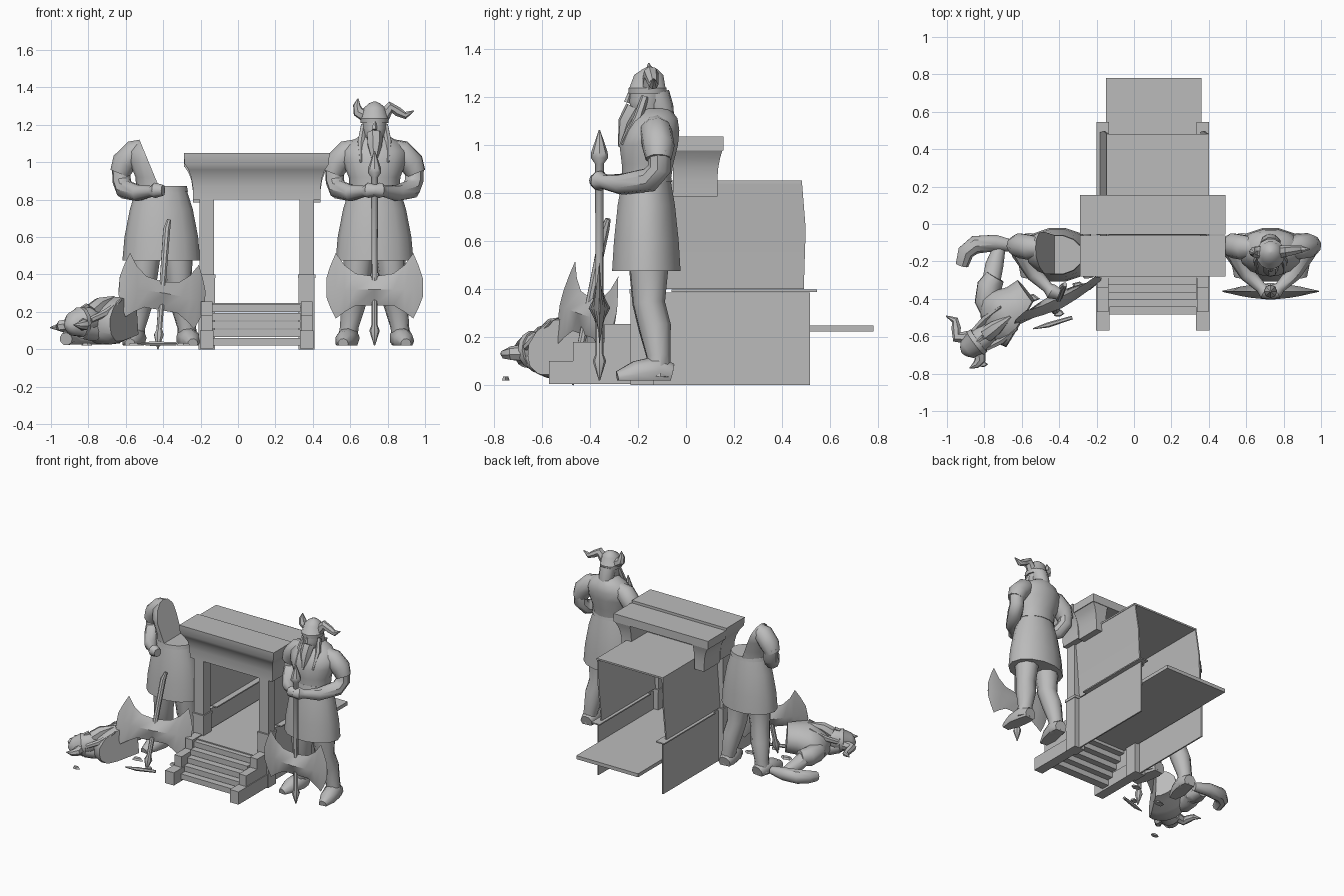
import bpy, bmesh, math, random
from mathutils import Vector, Matrix

if "Cube" in bpy.data.objects:
    bpy.data.objects.remove(bpy.data.objects["Cube"])

stone = bpy.data.materials.new("grey_stone")
stone.use_nodes = True
GREY = (0.5, 0.5, 0.5, 1)
stone.diffuse_color = GREY
for node in stone.node_tree.nodes:
    if node.type == 'BSDF_PRINCIPLED':
        node.inputs["Base Color"].default_value = GREY
parts = []


def finish(name, bm, M):
    bmesh.ops.recalc_face_normals(bm, faces=bm.faces)
    mesh = bpy.data.meshes.new(name)
    bm.to_mesh(mesh)
    bm.free()
    mesh.materials.append(stone)
    ob = bpy.data.objects.new(name, mesh)
    bpy.context.collection.objects.link(ob)
    ob.matrix_world = M or Matrix()
    parts.append(ob)


def skin(name, rings, M=None, cuts=()):
    """Bridge equal rings of points, cap the ends, optionally cut by planes."""
    bm = bmesh.new()
    loops = [[bm.verts.new(p) for p in ring] for ring in rings]
    n = len(loops[0])
    for a, b in zip(loops, loops[1:]):
        for i in range(n):
            j = (i + 1) % n
            bm.faces.new((a[i], a[j], b[j], b[i]))
    bm.faces.new(loops[0][::-1])
    bm.faces.new(loops[-1])
    for point, normal in cuts:
        geom = bm.verts[:] + bm.edges[:] + bm.faces[:]
        res = bmesh.ops.bisect_plane(bm, geom=geom, plane_co=point, plane_no=normal, clear_outer=True)
        edges = [e for e in res["geom_cut"] if isinstance(e, bmesh.types.BMEdge)]
        bmesh.ops.holes_fill(bm, edges=edges)
    finish(name, bm, M)


def rects(name, levels):
    skin(name, [[(a, c, z), (b, c, z), (b, d, z), (a, d, z)] for a, b, c, d, z in levels])


def box(name, x0, x1, y0, y1, z0, z1):
    rects(name, [(x0, x1, y0, y1, z0), (x0, x1, y0, y1, z1)])


def lathe(name, levels, M=None, cuts=(), n=14):
    """Stack of ellipses: z, centre y, half width, half depth."""
    turn = [2 * math.pi * i / n for i in range(n)]
    skin(name, [[(rx * math.cos(t), cy + ry * math.sin(t), z) for t in turn]
                for z, cy, rx, ry in levels], M, cuts)


def limb(name, path, M=None, n=9, cuts=()):
    """Round tube along points given as x, y, z, radius."""
    pts = [Vector(p[:3]) for p in path]
    rings, old, quat = [], None, None
    for i, p in enumerate(pts):
        d = (pts[min(i + 1, len(pts) - 1)] - pts[max(i - 1, 0)]).normalized()
        quat = d.to_track_quat('Z', 'Y') if old is None else old.rotation_difference(d) @ quat
        old = d
        rings.append([p + quat @ Vector((math.cos(t), math.sin(t), 0)) * path[i][3]
                      for t in (2 * math.pi * k / n for k in range(n))])
    skin(name, rings, M, cuts)


# ---- Statue parts, in the statue's own space ----
def lower_body(tag, M):
    lathe(tag + "tunic_skirt", [(.475, -.165, .208, .146), (.6, -.165, .197, .138),
                                (.75, -.165, .168, .122), (.87, -.165, .13, .1)], M)
    lathe(tag + "belt", [(.845, -.165, .142, .109), (.872, -.165, .137, .105)], M)
    sole = [((0, 0, .02), (0, 0, -1))]
    for s, side in ((-1, "right_"), (1, "left_")):
        limb(tag + side + "leg", [(s * .085, -.155, .52, .085), (s * .095, -.155, .34, .068),
                                  (s * .115, -.13, .24, .068), (s * .135, -.115, .12, .05),
                                  (s * .145, -.115, .03, .055)], M)
        limb(tag + side + "boot", [(s * .135, -.06, .045, .045), (s * .14, -.12, .06, .062),
                                   (s * .158, -.21, .045, .055), (s * .168, -.285, .03, .028)],
             M, cuts=sole)


def torso(tag, M, cuts=()):
    lathe(tag + "torso", [(.85, -.165, .134, .104), (.92, -.16, .138, .11), (1, -.155, .17, .125),
                          (1.06, -.14, .175, .115), (1.11, -.13, .13, .097),
                          (1.15, -.13, .06, .065)], M, cuts)


def arm(tag, M, s, forearm=True, cuts=()):
    limb(tag + "sleeve", [(s * .07, -.13, 1.085, .045), (s * .14, -.125, 1.055, .068),
                          (s * .2, -.115, .995, .068), (s * .222, -.115, .94, .054)], M, cuts=cuts)
    if forearm:
        limb(tag + "arm", [(s * .215, -.11, .98, .05), (s * .212, -.11, .9, .05),
                           (s * .195, -.15, .855, .052), (s * .12, -.27, .835, .044),
                           (s * .05, -.34, .845, .03), (s * .03, -.36, .85, .042),
                           (s * -.01, -.375, .85, .03)], M)


def head(tag, M):
    lathe(tag + "head", [(1.1, -.145, .05, .05), (1.135, -.17, .053, .06),
                         (1.18, -.165, .064, .072), (1.24, -.16, .064, .07)], M)
    lathe(tag + "helmet", [(1.21, -.16, .074, .08), (1.235, -.16, .077, .082),
                           (1.24, -.16, .071, .076), (1.29, -.155, .058, .062),
                           (1.315, -.15, .03, .03), (1.325, -.15, .006, .006)], M)
    limb(tag + "nose", [(0, -.232, 1.215, .01), (0, -.245, 1.175, .014)], M, 5)
    limb(tag + "beard", [(0, -.21, 1.15, .045), (0, -.245, 1.09, .04), (0, -.275, .99, .008)], M, 7)
    limb(tag + "back_hair", [(0, -.125, 1.21, .058), (0, -.105, 1.15, .055),
                             (0, -.085, 1.08, .04)], M)
    for s in (-1, 1):
        limb(tag + "hair_lock", [(s * .058, -.17, 1.2, .016), (s * .073, -.2, 1.11, .02),
                                 (s * .073, -.265, 1.0, .006)], M, 6)
    limb(tag + "short_horn", [(-.05, -.15, 1.25, .035), (-.088, -.15, 1.27, .03),
                              (-.095, -.15, 1.305, .02), (-.088, -.155, 1.34, .003)], M, 7)
    limb(tag + "long_horn", [(.05, -.15, 1.25, .035), (.085, -.145, 1.295, .032),
                             (.125, -.14, 1.27, .026), (.165, -.135, 1.25, .02),
                             (.21, -.135, 1.275, .003)], M, 7)


def axe(tag, M, broken=False):
    half = [(0, .235, .39, .045), (.1, .235, .405, .035), (.16, .2, .45, .025),
            (.207, .165, .515, .014), (.235, .22, .45, .008), (.258, .28, .38, .003)]
    sections = [(-x, a, b, t) for x, a, b, t in half[:0:-1]] + half
    skin(tag + "axe_blade", [[(x, -t, .32), (x, 0, b), (x, t, .32), (x, 0, a)]
                             for x, a, b, t in sections], M)
    shaft = [(0, 0, .02, .003), (0, 0, .1, .028), (0, 0, .13, .016)]
    if broken:
        shaft += [(0, 0, .68, .02), (.01, 0, .73, .012)]
    else:
        shaft += [(0, 0, .92, .018), (0, 0, .945, .036), (0, 0, .97, .034), (0, 0, 1.06, .003)]
    limb(tag + "axe_shaft", shaft, M, 8)


# ---- Whole statue ----
whole = Matrix.Translation((.73, 0, 0))
lower_body("whole_", whole)
torso("whole_", whole)
head("whole_", whole)
for s, side in ((-1, "right_"), (1, "left_")):
    arm("whole_" + side, whole, s)
axe("whole_", Matrix.Translation((.73, -.36, 0)))

# ---- Broken statue, its fallen bust, arm and axe ----
stump = Matrix.Translation((-.41, 0, 0))
crack, slope = Vector((-.075, -.15, 1.02)), Vector((.92, 0, .38))
lower_body("broken_", stump)
torso("broken_", stump, [(crack, slope)])
arm("broken_", stump, -1, cuts=[(crack, slope)])


def frame(x, z, origin):
    z = Vector(z).normalized()
    x = Vector(x)
    x = (x - z * x.dot(z)).normalized()
    return Matrix.Translation(origin) @ Matrix((x, z.cross(x), z)).transposed().to_4x4()


bust = frame((-.6, .8, 0), (-.8, -.6, -.08), (-.74, -.556, .145)) @ Matrix.Translation((0, .15, -1.1))
torso("fallen_", bust, [(crack, -slope)])
head("fallen_", bust)
arm("fallen_", bust, 1, False)
limb("fallen_upper_arm", [(-.76, -.3, .11, .05), (-.745, -.22, .08, .05), (-.72, -.13, .06, .035)])
limb("fallen_forearm", [(-.63, -.12, .06, .03), (-.74, -.1, .07, .045), (-.85, -.11, .075, .05),
                        (-.9, -.15, .07, .045), (-.92, -.22, .055, .035)])
axe("fallen_", frame((.85, .5, .36), (.05, .14, .68), (-.43, -.475, -.02)), True)
limb("fallen_spear_tip", [(-.54, -.56, .03, .003), (-.46, -.54, .03, .014), (-.33, -.5, .03, .01)], None, 6)

# Rubble chips
random.seed(4)
for x, y, size in ((-.81, -.75, .05), (-.4, -.48, .04), (-.3, -.33, .06), (-.55, -.4, .05)):
    outline = [(t, size * random.uniform(.5, 1)) for t in (0, 1.3, 2.5, 3.8, 5)]
    skin("rubble_chip", [[(x + k * r * math.cos(t), y + k * r * .6 * math.sin(t), z) for t, r in outline]
                         for z, k in ((.02, 1), (.035, .7))])

# ---- Shrine: coved front cornice, rear slab carried on end brackets ----
COVE = [(.8, .34, 1), (.87, .342, 1), (.92, .35, .8), (.96, .365, .45), (.99, .385, .05), (1.05, .39, 0)]
rects("front_cornice", [(.1 - w, .1 + w, -.28 + .055 * k, -.062, z) for z, w, k in COVE])
box("rear_cornice_slab", -.29, .49, -.055, .155, .975, 1.035)

# Posts, walls and stair cheeks on both sides
for s, side in ((-1, "right_"), (1, "left_")):
    cx = .1 + s * .267
    rects(side + "cornice_bracket", [(*sorted((.1 + s * w, .1 + s * .26)), -.055, .152 - .022 * k, z - .015)
                                     for z, w, k in COVE[:-1]])

    def block(name, w, y0, y1, z0, z1):
        box(side + name, cx - w, cx + w, y0, y1, z0, z1)

    block("post_base", .043, -.23, -.135, 0, .38)
    block("post_collar", .047, -.235, -.13, .38, .4)
    block("post_shaft", .039, -.222, -.143, .4, .82)
    block("stair_sill", .036, -.57, -.23, .005, .1)
    block("stair_cheek", .03, -.47, -.23, .1, .18)
    block("stair_newel", .03, -.34, -.23, .18, .255)
    block("lower_wall", .005, -.135, .515, 0, .385)
    block("wall_ledge", .034, -.06, .545, .388, .397)
    lean = [(.4, .49, -.01), (.65, .498, .008), (.85, .482, .026)]
    skin(side + "upper_wall", [[(cx + d - .005, -.143, z), (cx + d + .005, -.143, z),
                                (cx + d + .005, y, z), (cx + d - .005, y, z)] for z, y, d in lean])

# Roof, floor and open treads
box("rear_roof", -.145, .4, -.06, .482, .838, .85)
box("floor_slab", -.15, .36, -.29, .78, .222, .248)
for i in range(5):
    box("stair_tread", -.135, .335, -.485 + .04 * i, -.425 + .04 * i, .02 + .045 * i, .06 + .045 * i)

# Smooth shading with sharp edges kept
bpy.ops.object.select_all(action='DESELECT')
for ob in parts:
    ob.select_set(True)
bpy.context.view_layer.objects.active = parts[0]
bpy.ops.object.shade_smooth_by_angle(angle=math.radians(40))
